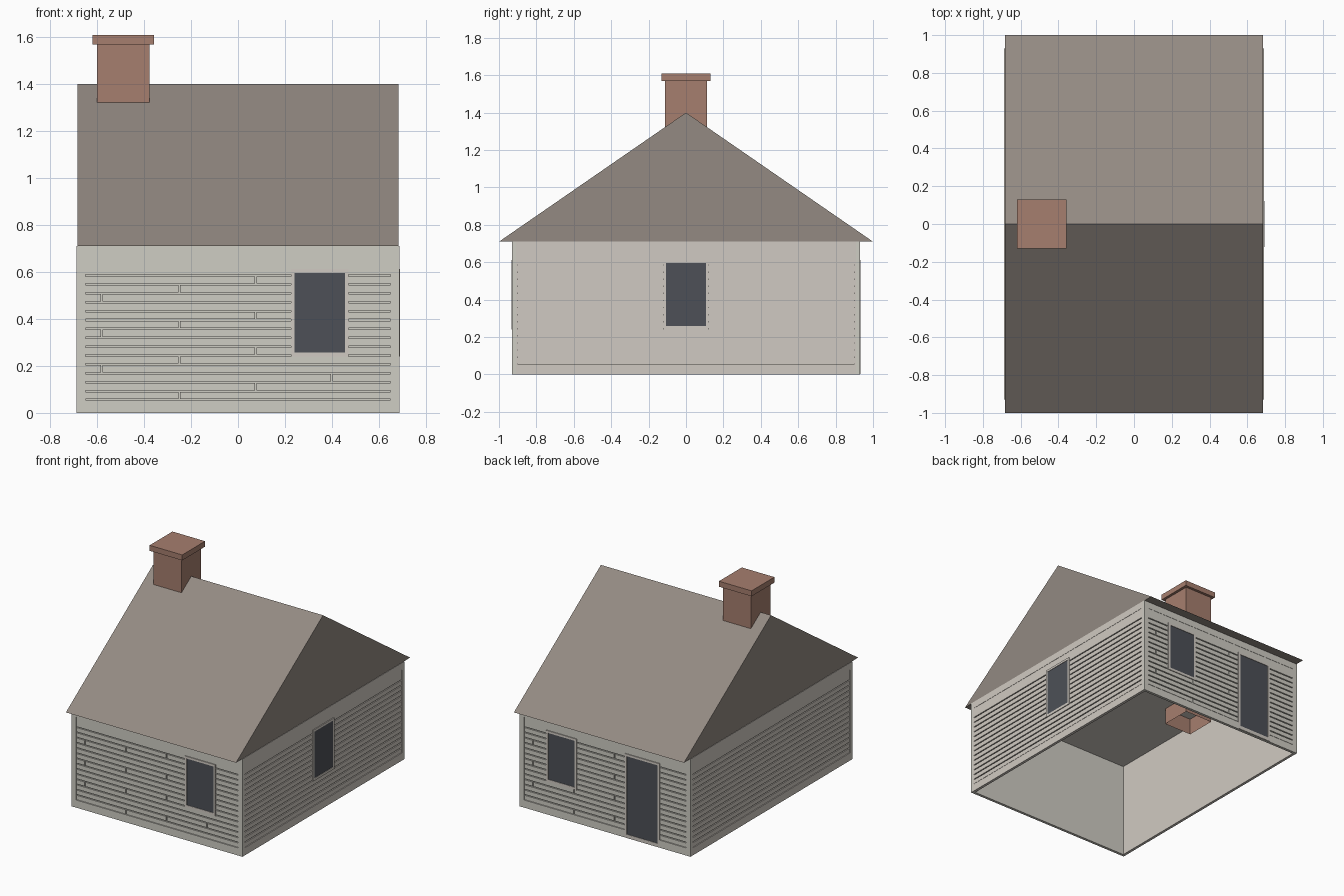
import bpy
import bmesh
from math import radians
from mathutils import Matrix, Vector

cube = bpy.data.objects.get("Cube")
if cube:
    bpy.data.objects.remove(cube, do_unlink=True)


def linear(c):
    c /= 255
    return c / 12.92 if c <= 0.04045 else ((c + 0.055) / 1.055) ** 2.4


def material(name, *rgb):
    mat = bpy.data.materials.new(name)
    mat.use_nodes = True
    color = (*[linear(c) for c in rgb], 1)
    mat.diffuse_color = color
    mat.node_tree.nodes["Principled BSDF"].inputs["Base Color"].default_value = color
    return mat


SIDING = material("grey cream siding", 207, 205, 196)
TRIM = material("warm cream trim", 208, 202, 194)
ROOF = material("brown roof", 147, 138, 130)
BRICK = material("red brick", 166, 126, 110)
GLASS = material("dark glass", 77, 80, 87)


def box(bm, lo, hi):
    """Add an axis-aligned box between two corners."""
    lo, hi = Vector(lo), Vector(hi)
    place = Matrix.Translation((lo + hi) / 2) @ Matrix.Diagonal((*(hi - lo), 1))
    return bmesh.ops.create_cube(bm, size=1, matrix=place)["verts"]


def finish(bm, name, mat, matrix=Matrix()):
    bmesh.ops.recalc_face_normals(bm, faces=bm.faces)
    mesh = bpy.data.meshes.new(name)
    bm.to_mesh(mesh)
    bm.free()
    mesh.materials.append(mat)
    obj = bpy.data.objects.new(name, mesh)
    obj.matrix_world = matrix
    bpy.context.collection.objects.link(obj)
    return obj


HALF_X, HALF_Y, WALL_TOP = 0.687, 0.93, 0.71
THICK, BACK = 0.02, 0.01            # wall thickness, depth of the groove floor
LOW, HIGH, TOP_ROW = 0.055, 0.66, 0.585
ROWS, GAP = 14, 0.007
JOINTS = (-0.25, 0.075, 0.40, -0.58)


# Walls are drawn facing -y with the outer surface at y = 0, then turned in place
def wall(name, half, panel, matrix, mat, jointed):
    bm = bmesh.new()
    box(bm, (-half, BACK, 0), (half, THICK, WALL_TOP))
    # flush border around the siding
    box(bm, (-half, 0, 0), (half, BACK, LOW))
    box(bm, (-half, 0, HIGH), (half, BACK, WALL_TOP))
    for side in (-1, 1):
        a, b = sorted((side * half, side * panel))
        box(bm, (a, 0, LOW), (b, BACK, HIGH))
    # siding boards, with staggered butt joints on the long walls
    pitch = (TOP_ROW - LOW) / ROWS
    for row in range(ROWS + 1):
        z0 = LOW + row * pitch + GAP / 2
        z1 = HIGH if row == ROWS else z0 + pitch - GAP
        ends = [-panel, panel]
        if jointed and row < ROWS:
            ends.insert(1, JOINTS[row % len(JOINTS)])
        for a, b in zip(ends, ends[1:]):
            a += GAP / 2 if a > -panel else 0
            b -= GAP / 2 if b < panel else 0
            box(bm, (a, 0.002, z0), (b, BACK, z1))
    return finish(bm, name, mat, matrix)


def opening(name, center, half, z0, z1, sill, matrix):
    rim, out = 0.016, -0.004
    a, b = center - half, center + half
    bm = bmesh.new()
    box(bm, (a, out, z0), (a + rim, BACK, z1))
    box(bm, (b - rim, out, z0), (b, BACK, z1))
    box(bm, (a + rim, out, z0), (b - rim, BACK, z0 + sill))
    box(bm, (a + rim, out, z1 - rim), (b - rim, BACK, z1))
    finish(bm, name + "_frame", TRIM, matrix)
    bm = bmesh.new()
    box(bm, (a + rim, -0.001, z0 + sill), (b - rim, 0.006, z1 - rim))
    finish(bm, name + "_pane", GLASS, matrix)


def facing(degrees, distance):
    return Matrix.Rotation(radians(degrees), 4, "Z") @ Matrix.Translation((0, -distance, 0))


front, left = facing(0, HALF_Y), facing(90, HALF_X)
back, right = facing(180, HALF_Y), facing(270, HALF_X)
wall("front_wall", HALF_X, 0.65, front, SIDING, True)
wall("back_wall", HALF_X, 0.65, back, SIDING, True)
wall("left_wall", HALF_Y - THICK, 0.90, left, TRIM, False)
wall("right_wall", HALF_Y - THICK, 0.90, right, TRIM, False)

# Windows and back door
opening("front_window", 0.348, 0.123, 0.24, 0.612, 0.018, front)
opening("left_window", 0, 0.123, 0.24, 0.612, 0.018, left)
opening("back_window", -0.348, 0.123, 0.24, 0.612, 0.018, back)
opening("back_door", 0.30, 0.14, 0.002, 0.612, 0.026, back)

# Ceiling inside the walls
bm = bmesh.new()
box(bm, (THICK - HALF_X, THICK - HALF_Y, 0.7), (HALF_X - THICK, HALF_Y - THICK, WALL_TOP - 0.002))
finish(bm, "ceiling", TRIM)

# Solid gable roof, extruded along x
bm = bmesh.new()
profile = [bm.verts.new((-0.684, y, z)) for y, z in ((-1, WALL_TOP), (1, WALL_TOP), (0, 1.4))]
gable = bm.faces.new(profile)
extruded = bmesh.ops.extrude_face_region(bm, geom=[gable], use_keep_orig=True)["geom"]
bmesh.ops.translate(bm, vec=(1.368, 0, 0),
                    verts=[v for v in extruded if isinstance(v, bmesh.types.BMVert)])
finish(bm, "roof", ROOF)

# Chimney: shaft open at the bottom, and a wider cap
CX = -0.488
bm = bmesh.new()
box(bm, (CX - 0.112, -0.112, 0.58), (CX + 0.112, 0.112, 1.572))
bm.faces.ensure_lookup_table()
floor = min(bm.faces, key=lambda f: f.calc_center_median().z)
bmesh.ops.delete(bm, geom=[floor], context="FACES_ONLY")
finish(bm, "chimney_shaft", BRICK)
bm = bmesh.new()
box(bm, (CX - 0.131, -0.131, 1.57), (CX + 0.131, 0.131, 1.61))
finish(bm, "chimney_cap", BRICK)
